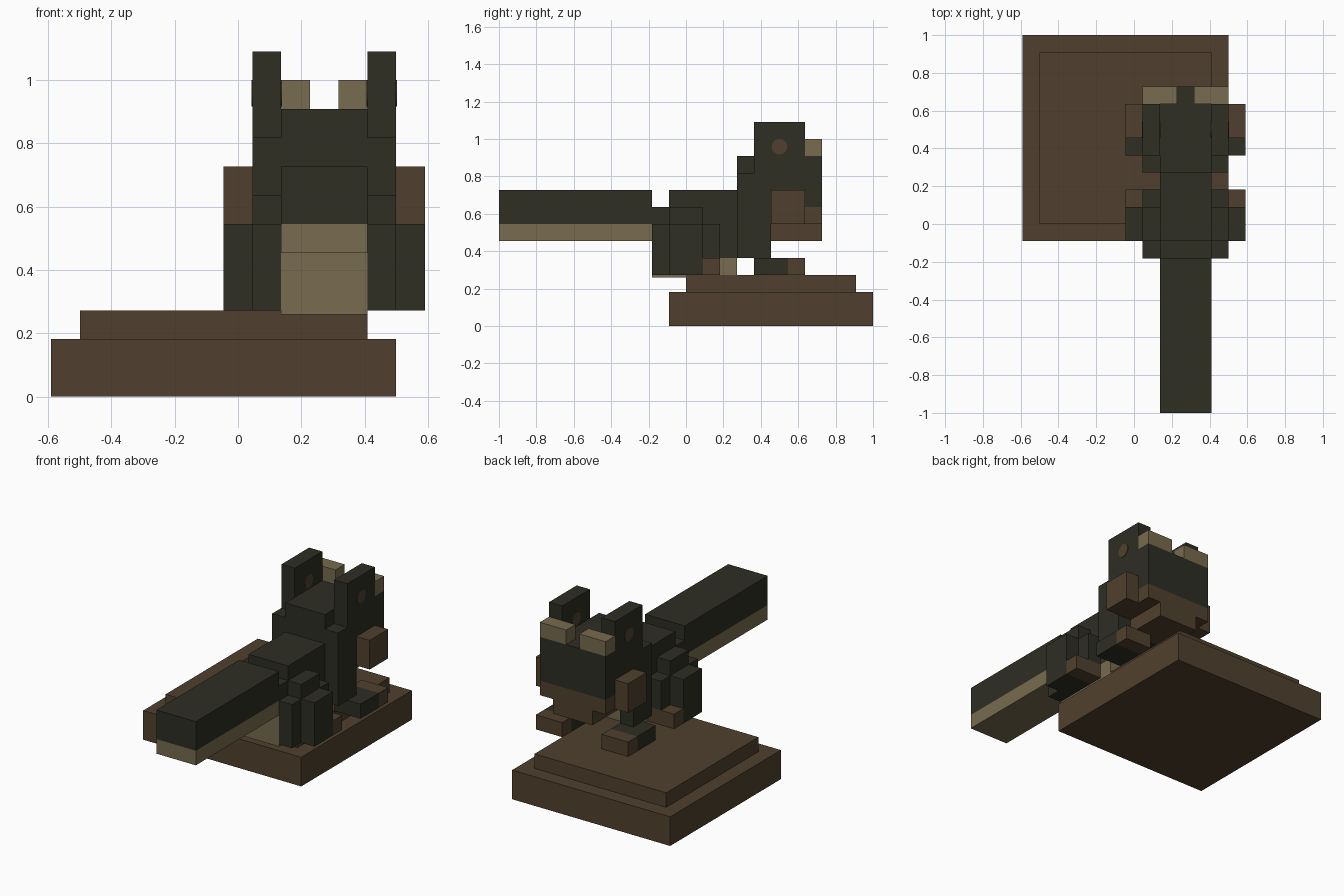
import bpy, bmesh, math
from mathutils import Matrix

if "Cube" in bpy.data.objects:
    bpy.data.objects.remove(bpy.data.objects["Cube"])

U = 1 / 11          # one block
CX = 3              # creature centre line in blocks


def material(name, rgb):
    m = bpy.data.materials.new(name)
    lin = [((c / 255 + 0.055) / 1.055) ** 2.4 for c in rgb]
    m.diffuse_color = (*lin, 1)
    m.use_nodes = True
    m.node_tree.nodes["Principled BSDF"].inputs["Base Color"].default_value = m.diffuse_color
    return m


DARK = material("charcoal", (46, 46, 36))
BROWN = material("brown", (80, 64, 46))
TAN = material("tan", (120, 107, 78))


def finish(name, bm, mat):
    me = bpy.data.meshes.new(name)
    bm.to_mesh(me)
    bm.free()
    me.materials.append(mat)
    ob = bpy.data.objects.new(name, me)
    bpy.context.collection.objects.link(ob)
    return ob


def box(name, mat, x, y, z):
    """Box from (min, max) ranges given in blocks."""
    bm = bmesh.new()
    size = [(r[1] - r[0]) * U for r in (x, y, z)]
    mid = [(r[1] + r[0]) / 2 * U for r in (x, y, z)]
    bmesh.ops.create_cube(bm, size=1, matrix=Matrix.Translation(mid) @ Matrix.Diagonal((*size, 1)))
    return finish(name, bm, mat)


def centre(name, mat, half, y, z):
    box(name, mat, (CX - half, CX + half), y, z)


def pair(name, mat, x, y, z):
    """Same box on both sides of the centre line."""
    box("right_" + name, mat, (CX + x[0], CX + x[1]), y, z)
    box("left_" + name, mat, (CX - x[1], CX - x[0]), y, z)


# Stepped base
box("base", BROWN, (-6.5, 5.5), (-1, 11), (0, 2))
box("base_step", BROWN, (-5.5, 4.5), (0, 10), (2, 3))

# Tail and body
centre("tail", DARK, 1.5, (-11, -2), (6, 8))
centre("tail_underside", TAN, 1.5, (-11, -2), (5, 6))
centre("tail_root", DARK, 1.5, (-2, -1), (5, 7))
centre("body", DARK, 1.5, (-1, 3), (4, 8))
centre("belly", TAN, 1.5, (-1, 3), (2.85, 4))
centre("rump", TAN, 1.5, (-2, -1), (2.85, 5))

# Hind legs
pair("thigh_back", DARK, (1.5, 2.5), (-2, -1), (3, 6))
pair("thigh", DARK, (1.5, 2.5), (-1, 1), (3, 7))
pair("thigh_front", DARK, (1.5, 2.5), (1, 2), (4, 6))
pair("outer_thigh", DARK, (2.5, 3.5), (-1, 1), (3, 6))
pair("hind_toes", BROWN, (1.5, 3.5), (1, 2), (3, 4))

# Chest and front legs
centre("chest", DARK, 2.5, (3, 5), (5, 9))
pair("front_leg", DARK, (1.5, 2.5), (3, 5), (4, 5))
pair("front_foot", DARK, (1.5, 3.5), (4, 6), (3, 4))
pair("front_toes", BROWN, (1.5, 3.5), (6, 7), (3, 4))

# Head
centre("head_crest", DARK, 1.5, (3, 4), (9, 10))
centre("head", DARK, 2.5, (4, 8), (7, 10))
centre("upper_jaw", BROWN, 2.5, (5, 8), (6, 7))
centre("lower_jaw", BROWN, 1.5, (5, 8), (5, 6))
pair("cheek", BROWN, (2.5, 3.5), (5, 7), (6, 8))
pair("brow", TAN, (0.5, 2.5), (7, 8), (10, 11))
pair("ear", DARK, (1.5, 2.5), (4, 7), (10, 12))

# Round spots showing on both faces of each ear
for side, s in (("right", 1), ("left", -1)):
    bm = bmesh.new()
    place = Matrix.Translation(((CX + 2 * s) * U, 5.5 * U, 10.55 * U))
    bmesh.ops.create_cone(bm, cap_ends=True, segments=16, radius1=0.46 * U, radius2=0.46 * U,
                          depth=U + 0.006, matrix=place @ Matrix.Rotation(math.pi / 2, 4, 'Y'))
    finish(side + "_ear_spot", bm, BROWN)
